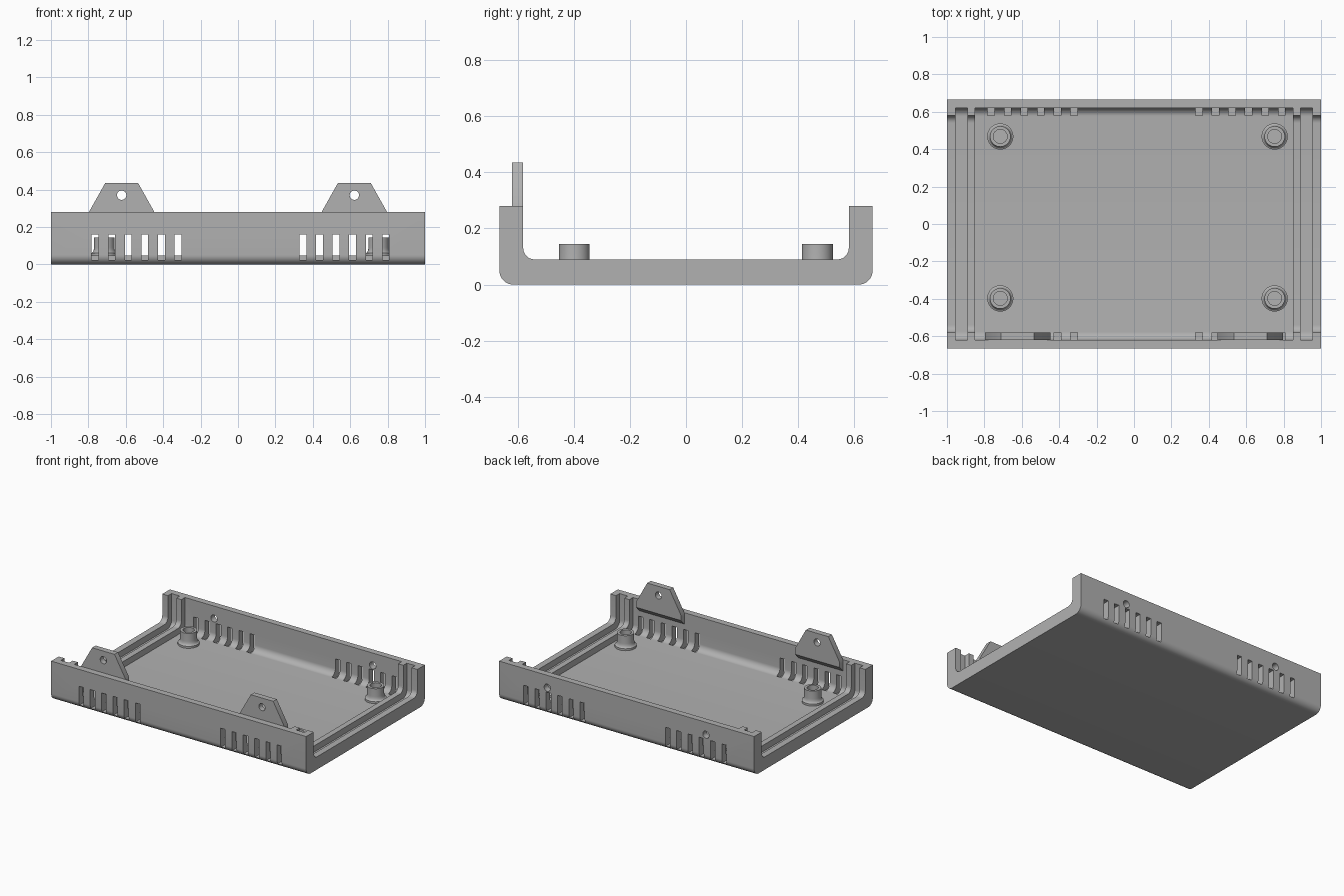
import bpy, bmesh, math
from mathutils import Matrix

cube = bpy.data.objects.get("Cube")
if cube:
    bpy.data.objects.remove(cube, do_unlink=True)

grey = bpy.data.materials.new("plastic grey")
grey.use_nodes = True
COLOUR = (0.44, 0.44, 0.44, 1)
grey.diffuse_color = COLOUR
grey.node_tree.nodes["Principled BSDF"].inputs["Base Color"].default_value = COLOUR

TOP, HALF_Y, WALL_IN, RIB_IN = 0.28, 0.665, 0.62, 0.58
FLOOR, RIB_FLOOR = 0.046, 0.09
TAB_X = 0.622


def make(name, bm):
    bmesh.ops.recalc_face_normals(bm, faces=bm.faces)
    mesh = bpy.data.meshes.new(name)
    bm.to_mesh(mesh)
    bm.free()
    mesh.materials.append(grey)
    ob = bpy.data.objects.new(name, mesh)
    bpy.context.collection.objects.link(ob)
    return ob


def prism(bm, points, offset):
    """Extrude a closed outline along an offset vector."""
    face = bm.faces.new([bm.verts.new(p) for p in points])
    new = bmesh.ops.extrude_face_region(bm, geom=[face])["geom"]
    bmesh.ops.translate(bm, vec=offset,
                        verts=[v for v in new if isinstance(v, bmesh.types.BMVert)])


def trough(bm, half_y, low, high, radius, x0, x1, steps=10):
    """Bar along x with its two lower edges rounded."""
    arc = [(half_y - radius + radius * math.cos(a), low + radius - radius * math.sin(a))
           for a in (math.pi / 2 * i / steps for i in range(steps + 1))]
    right = [(half_y, high)] + arc
    outline = right + [(-y, z) for y, z in reversed(right)]
    prism(bm, [(x0, y, z) for y, z in outline], (x1 - x0, 0, 0))


def cylinder_y(bm, x, y, z, radius, depth):
    bmesh.ops.create_cone(bm, cap_ends=True, segments=32, radius1=radius, radius2=radius,
                          depth=depth, matrix=Matrix.Translation((x, y, z))
                          @ Matrix.Rotation(math.pi / 2, 4, "X"))


def cut(ob, bm):
    cutter = make("cutter", bm)
    cutter.hide_render = True
    mod = ob.modifiers.new("cut", "BOOLEAN")
    mod.operation, mod.solver, mod.object = "DIFFERENCE", "EXACT", cutter
    bpy.context.view_layer.objects.active = ob
    bpy.ops.object.modifier_apply(modifier=mod.name)
    bpy.data.objects.remove(cutter, do_unlink=True)


def smooth(ob):
    bpy.ops.object.select_all(action="DESELECT")
    ob.select_set(True)
    bpy.context.view_layer.objects.active = ob
    bpy.ops.object.shade_smooth_by_angle(angle=math.radians(30))


# Tray: solid bar hollowed to leave a pair of ribs at each end
bm = bmesh.new()
trough(bm, HALF_Y, 0, TOP, 0.05, -1, 1)
tray = make("tray_shell", bm)

bm = bmesh.new()
trough(bm, RIB_IN, RIB_FLOOR, 0.5, 0.04, -1.1, 1.1)
cut(tray, bm)

# Main cavity and the two panel grooves
bm = bmesh.new()
for x0, x1 in ((-0.85, 0.85), (-0.955, -0.89), (0.89, 0.955)):
    trough(bm, WALL_IN, FLOOR, 0.5, 0.045, x0, x1)
cut(tray, bm)

# Ventilation slots in both walls, screw holes in the back wall
bm = bmesh.new()
for start in (-0.764, 0.347):
    for i in range(6):
        for side in (-1, 1):
            m = (Matrix.Translation((start + i * 0.0886, side * 0.645, 0.092))
                 @ Matrix.Diagonal((0.036, 0.13, 0.136, 1)))
            bmesh.ops.create_cube(bm, size=1, matrix=m)
for x in (-TAB_X, TAB_X):
    cylinder_y(bm, x, 0.65, 0.192, 0.025, 0.2)
cut(tray, bm)
smooth(tray)

# Screw tabs inside the front wall, with a sloped underside
for name, x in (("right_tab", -TAB_X), ("left_tab", TAB_X)):
    bm = bmesh.new()
    half = [(0.175, 0.2), (0.175, TOP), (0.088, 0.435)]
    outline = half + [(-a, z) for a, z in reversed(half)]
    prism(bm, [(x + a, -WALL_IN, z) for a, z in outline], (0, WALL_IN - RIB_IN, 0))
    for v in bm.verts:
        if v.co.z < 0.21 and v.co.y > -0.6:
            v.co.z += 0.04
    tab = make(name, bm)
    bm = bmesh.new()
    cylinder_y(bm, x, -0.6, 0.37, 0.025, 0.2)
    cut(tab, bm)
    smooth(tab)

# Hollow standoffs with a flared foot
flare = [(0.07 - 0.015 * math.sin(a), 0.09 - 0.03 * math.cos(a))
         for a in (math.pi / 2 * i / 5 for i in range(6))]
section = [(0, 0.05), (0.037, 0.05), (0.037, 0.145), (0.055, 0.145)]
section += flare[::-1] + [(0.07, 0.04)]
for end, x in (("right", -0.715), ("left", 0.752)):
    for place, y in (("front", -0.398), ("back", 0.468)):
        bm = bmesh.new()
        verts = [bm.verts.new((r, 0, z)) for r, z in section]
        edges = [bm.edges.new(pair) for pair in zip(verts, verts[1:])]
        bmesh.ops.spin(bm, geom=verts + edges, cent=(0, 0, 0), axis=(0, 0, 1),
                       angle=math.tau, steps=40, use_merge=True)
        bmesh.ops.remove_doubles(bm, verts=bm.verts, dist=0.0001)
        bmesh.ops.translate(bm, verts=bm.verts, vec=(x, y, 0))
        smooth(make(f"{place}_{end}_standoff", bm))
